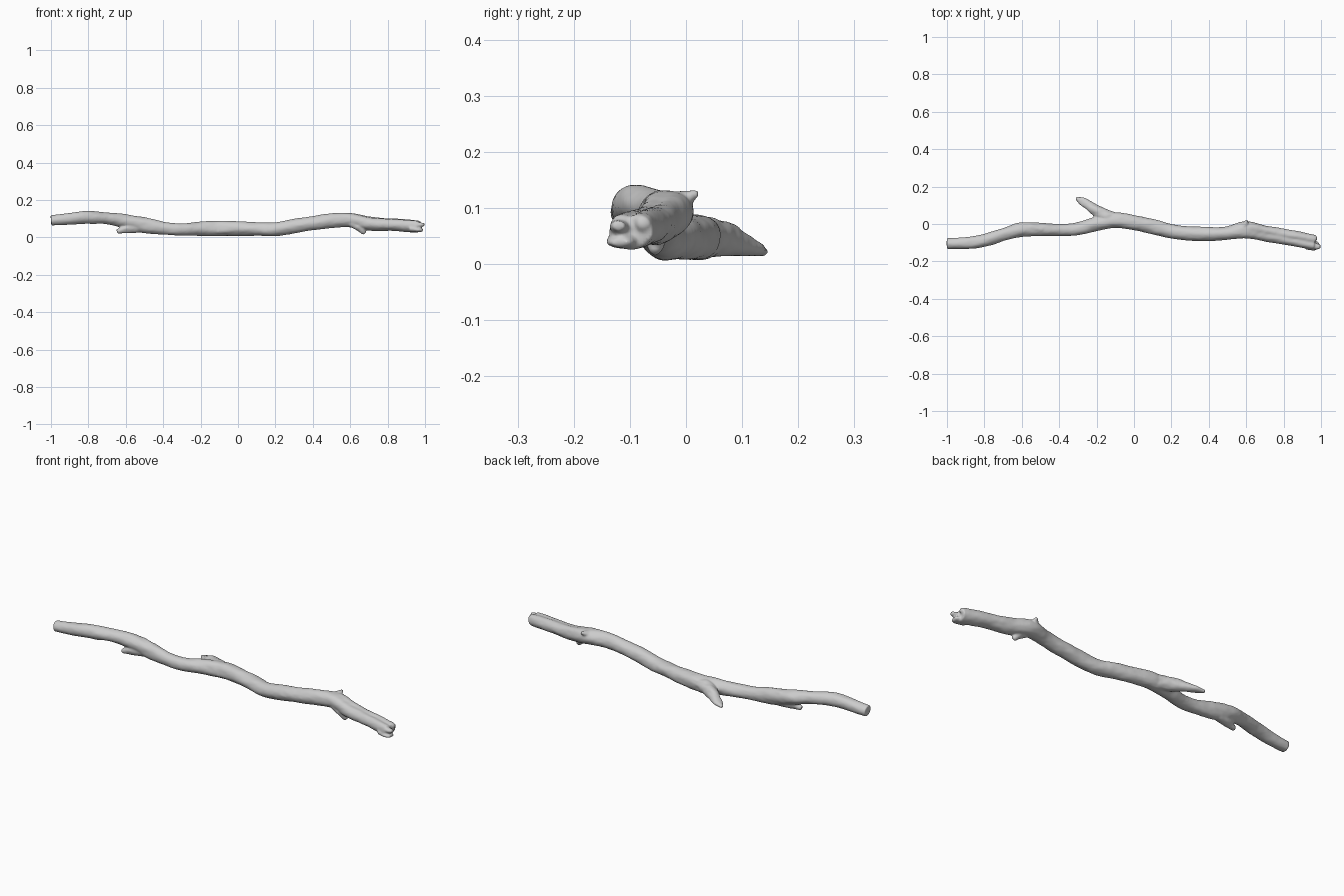
import bpy, bmesh, math
from mathutils import Vector, noise

SIDES = 28


def spline(pts, t):
    """Catmull-Rom sample through tuples of (x, y, z, half_width, half_height)."""
    i = min(int(t), len(pts) - 2)
    f = t - i
    p = [pts[max(0, min(len(pts) - 1, i + k))] for k in (-1, 0, 1, 2)]
    return [0.5 * (2 * b + (c - a) * f + (2 * a - 5 * b + 4 * c - d) * f * f
                   + (3 * b - a - 3 * c + d) * f ** 3) for a, b, c, d in zip(*p)]


def limb(bm, pts, steps=10, bump=0.1, groove=None):
    """Closed bark-textured tube along a path."""
    n = (len(pts) - 1) * steps
    samples = [spline(pts, i / steps) for i in range(n + 1)]
    rings = []
    for i, s in enumerate(samples):
        c = Vector(s[:3])
        tan = (Vector(samples[min(i + 1, n)][:3]) - Vector(samples[max(i - 1, 0)][:3])).normalized()
        side = tan.cross(Vector((0, 0, 1))).normalized()
        up = side.cross(tan)
        ring = []
        for k in range(SIDES):
            a = math.tau * k / SIDES
            d = side * math.cos(a) * s[3] + up * math.sin(a) * s[4]
            q = c + d
            r = 1 + bump * noise.noise(Vector((q.x * 9, q.y * 28, q.z * 28)))
            r += 0.35 * bump * noise.noise(Vector((q.x * 30, q.y * 70, q.z * 70)))
            if groove:
                r -= groove(c.x, a)
            ring.append(bm.verts.new(c + d * r))
        rings.append(ring)
    for a, b in zip(rings, rings[1:]):
        for k in range(SIDES):
            m = (k + 1) % SIDES
            bm.faces.new((a[k], a[m], b[m], b[k]))
    bm.faces.new(rings[0][::-1])
    bm.faces.new(rings[-1])


def split(x, a):
    """Weathered crack along the top of the right end."""
    depth = 0.25 * max(0, min(1, (x - 0.55) / 0.3))
    return depth * math.exp(-((a - 1.5) / 0.3) ** 2)


bm = bmesh.new()

# main stem
limb(bm, [
    (-1.00, -.105, .091, .030, .027), (-.90, -.102, .099, .032, .031),
    (-.80, -.088, .108, .034, .034), (-.70, -.056, .101, .034, .031),
    (-.60, -.030, .086, .038, .036), (-.50, -.030, .065, .035, .042),
    (-.40, -.032, .049, .033, .035), (-.30, -.025, .041, .033, .034),
    (-.20, .000, .046, .037, .037), (-.10, .020, .048, .041, .040),
    (0.00, .008, .047, .040, .039), (.10, -.014, .045, .040, .037),
    (.20, -.038, .043, .038, .038), (.30, -.050, .060, .038, .038),
    (.40, -.053, .075, .037, .036), (.50, -.048, .089, .037, .039),
    (.60, -.032, .093, .044, .041), (.70, -.049, .076, .042, .037),
    (.80, -.068, .070, .042, .035), (.90, -.086, .065, .042, .035),
    (.965, -.099, .060, .041, .033)], groove=split)

# forked side branch and its swollen base
limb(bm, [(-.09, .015, .046, .040, .036), (-.155, .040, .047, .036, .036),
          (-.205, .073, .043, .029, .030), (-.245, .103, .034, .025, .021),
          (-.280, .122, .026, .022, .013), (-.310, .139, .021, .009, .007)], bump=0.2)

# broken stubs: left underside, right underside, right top spur
limb(bm, [(-.53, -.030, .062, .03, .036), (-.59, -.040, .046, .026, .025),
          (-.625, -.048, .036, .018, .016), (-.647, -.052, .031, .012, .012)], bump=0.25)
limb(bm, [(.61, -.045, .082, .03, .03), (.650, -.052, .052, .022, .022),
          (.668, -.055, .032, .015, .016), (.678, -.056, .020, .008, .009)], bump=0.25)
limb(bm, [(.56, -.045, .098, .03, .03), (.585, -.018, .111, .024, .021),
          (.598, .006, .121, .015, .012), (.603, .022, .127, .006, .006)], bump=0.2)

# low knots
limb(bm, [(-.83, -.088, .098, .012, .012), (-.78, -.085, .086, .018, .015),
          (-.73, -.070, .088, .012, .012)])
limb(bm, [(-.60, -.020, .088, .02, .025), (-.55, -.022, .090, .026, .025),
          (-.49, -.030, .086, .016, .022)])

# splintered right end
limb(bm, [(.92, -.078, .070, .022, .022), (.96, -.077, .072, .017, .018),
          (.978, -.076, .076, .009, .009)], bump=0.3)
limb(bm, [(.92, -.112, .062, .022, .024), (.97, -.119, .066, .018, .014),
          (.997, -.120, .069, .012, .008)], bump=0.3)
limb(bm, [(.92, -.106, .048, .03, .018), (.965, -.113, .042, .026, .012),
          (.988, -.117, .038, .016, .007)], bump=0.3)

bmesh.ops.recalc_face_normals(bm, faces=bm.faces)
mesh = bpy.data.meshes.new("stick")
bm.to_mesh(mesh)
bm.free()
stick = bpy.data.objects.new("stick", mesh)
bpy.context.collection.objects.link(stick)

# fuse every limb into one continuous skin
fuse = stick.modifiers.new("fuse", 'REMESH')
fuse.mode = 'VOXEL'
fuse.voxel_size = 0.005
fuse.use_smooth_shade = True
soft = stick.modifiers.new("soften", 'SMOOTH')
soft.factor = 0.5
soft.iterations = 3
